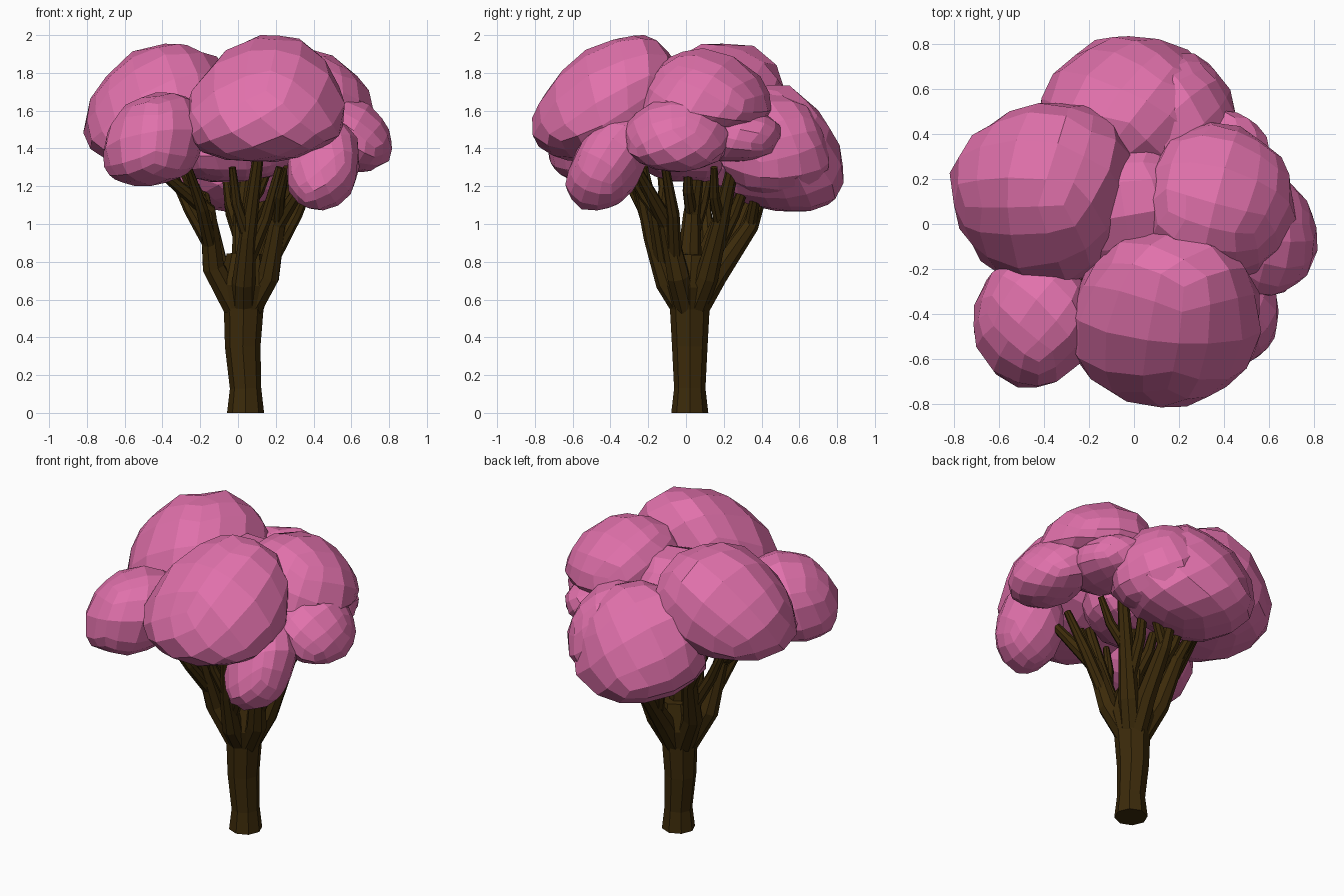
import bpy
import bmesh
import random
from mathutils import Vector, Euler

cube = bpy.data.objects.get("Cube")
if cube:
    bpy.data.objects.remove(cube, do_unlink=True)


def material(name, rgb):
    mat = bpy.data.materials.new(name)
    mat.use_nodes = True
    mat.diffuse_color = (*rgb, 1)
    mat.node_tree.nodes["Principled BSDF"].inputs["Base Color"].default_value = (*rgb, 1)
    return mat


PINK = material("blossom pink", (0.75, 0.165, 0.41))
BARK = material("dark bark", (0.044, 0.023, 0.003))


def link(name, mesh, mat):
    obj = bpy.data.objects.new(name, mesh)
    mesh.materials.append(mat)
    bpy.context.collection.objects.link(obj)
    return obj


def foliage(name, centre, half, under, lean, bulge, seed):
    """Faceted clump: flat underside, leaning crown, pushed out along the bulge vector."""
    rng = random.Random(seed)
    bm = bmesh.new()
    bmesh.ops.create_cube(bm, size=2)
    bmesh.ops.subdivide_edges(bm, edges=bm.edges[:], cuts=3, use_grid_fill=True)
    turn = Euler([rng.uniform(-1, 1) for _ in range(3)]).to_matrix()
    for v in bm.verts:
        d = turn @ v.co.normalized()
        d *= rng.uniform(0.99, 1.05) + d.dot(Vector(bulge)) ** 3
        z = d.z * half[2] if d.z > 0 else -under * abs(d.z) ** 0.75
        v.co = Vector(centre) + Vector((d.x * half[0] + lean[0] * z,
                                        d.y * half[1] + lean[1] * z, z))
    mesh = bpy.data.meshes.new(name)
    bm.to_mesh(mesh)
    bm.free()
    return link(name, mesh, PINK)


def limb(name, path, radii):
    """Eight-sided tapering tube along a path."""
    curve = bpy.data.curves.new(name, "CURVE")
    curve.dimensions = "3D"
    curve.bevel_depth = 1
    curve.bevel_resolution = 2
    curve.use_fill_caps = True
    spline = curve.splines.new("POLY")
    spline.points.add(len(path) - 1)
    spline.use_smooth = False
    for p, co, r in zip(spline.points, path, radii):
        p.co = (*co, 1)
        p.radius = r
    obj = link(name, curve, BARK)
    bpy.ops.object.select_all(action="DESELECT")
    obj.select_set(True)
    bpy.context.view_layer.objects.active = obj
    bpy.ops.object.convert(target="MESH")


# Trunk, swelling at the crotch where the limbs part
limb("trunk",
     [(0.04, 0.02, 0), (0.04, 0.02, 0.13), (0.025, 0.02, 0.35), (0.03, 0.02, 0.55),
      (0.035, 0.02, 0.67), (0.04, 0.03, 0.84)],
     [0.098, 0.083, 0.094, 0.105, 0.14, 0.1])

# Limbs: elbow, upper joint and tip; each one forks near the top
limbs = {
    "left_front": [(0.16, -0.04, 0.72), (0.21, -0.1, 1.0), (0.38, -0.25, 1.27)],
    "left_back": [(0.13, 0.11, 0.72), (0.21, 0.18, 1.0), (0.32, 0.27, 1.4)],
    "right_front": [(-0.13, -0.04, 0.77), (-0.16, -0.13, 1.07), (-0.4, -0.28, 1.27)],
    "right_back": [(-0.11, 0.09, 0.77), (-0.16, 0.19, 1.04), (-0.34, 0.24, 1.4)],
    "front": [(0.03, -0.1, 0.69), (0.05, -0.18, 0.93), (0.11, -0.28, 1.38)],
    "back": [(0.05, 0.16, 0.73), (0.06, 0.34, 0.99), (0.05, 0.43, 1.26)],
    "centre": [(0.03, 0.02, 0.85), (0.02, 0.03, 1.05), (0.06, 0.08, 1.4)],
}
for name, (elbow, joint, tip) in limbs.items():
    e, j, t = Vector(elbow), Vector(joint), Vector(tip)
    root = Vector((0.03, 0.02, 0.56)).lerp(Vector((e.x, e.y, 0.56)), 0.3)
    limb(name + "_limb", [root, e, j, t], [0.065, 0.062, 0.045, 0.028])
    # Forks branch sideways from the elbow and from the upper joint
    side = Vector((-(t.y - 0.02), t.x - 0.03, 0)).normalized()
    for tag, sign, start, r in (("low", 1, e.lerp(j, 0.3), 0.04),
                                ("high", -1, j, 0.034)):
        end = j.lerp(t, 0.75) + side * sign * 0.13
        end.z = 1.3
        mid = start.lerp(end, 0.5) + side * sign * 0.02
        limb(f"{name}_{tag}_fork", [start, mid, end], [r, r * 0.85, r * 0.55])

# Foliage: centre, half size, depth of underside, lean of crown, bulge, seed
clumps = {
    "front_crown": ((0.13, -0.42, 1.56), (0.42, 0.38, 0.43), 0.23, (0.12, 0.32),
                    (0.3, -0.15, 0), 1),
    "right_crown": ((-0.42, 0.11, 1.52), (0.40, 0.40, 0.44), 0.21, (0.16, 0.20),
                    (0.35, 0.35, 0), 2),
    "left_crown": ((0.39, 0.11, 1.61), (0.33, 0.35, 0.31), 0.12, (-0.2, -0.1),
                   (-0.3, -0.35, 0), 3),
    "back_crown": ((0.0, 0.47, 1.34), (0.41, 0.34, 0.41), 0.26, (0, -0.1),
                   (0, 0.35, -0.4), 4),
    "left_back_clump": ((0.21, 0.46, 1.39), (0.25, 0.30, 0.30), 0.24, (-0.1, -0.1),
                        (-0.3, -0.3, 0), 5),
    "left_small_clump": ((0.6, -0.04, 1.46), (0.21, 0.27, 0.21), 0.18, (-0.2, 0),
                         (-0.3, -0.35, 0), 6),
    "left_middle_clump": ((0.40, 0.25, 1.46), (0.22, 0.26, 0.16), 0.13, (0, 0),
                          (-0.2, -0.2, 0), 7),
    "left_front_clump": ((0.45, -0.41, 1.32), (0.19, 0.20, 0.25), 0.24, (0.1, 0.3),
                         (0, 0, -0.3), 8),
    "right_front_clump": ((-0.45, -0.43, 1.43), (0.26, 0.30, 0.27), 0.23, (0.2, 0.1),
                          (0.25, 0.2, 0), 9),
    "inner_core": ((-0.02, 0.05, 1.42), (0.34, 0.33, 0.4), 0.2, (0.05, 0.1),
                   (0, 0, 0), 10),
}
for name, spec in clumps.items():
    foliage(name, *spec)
